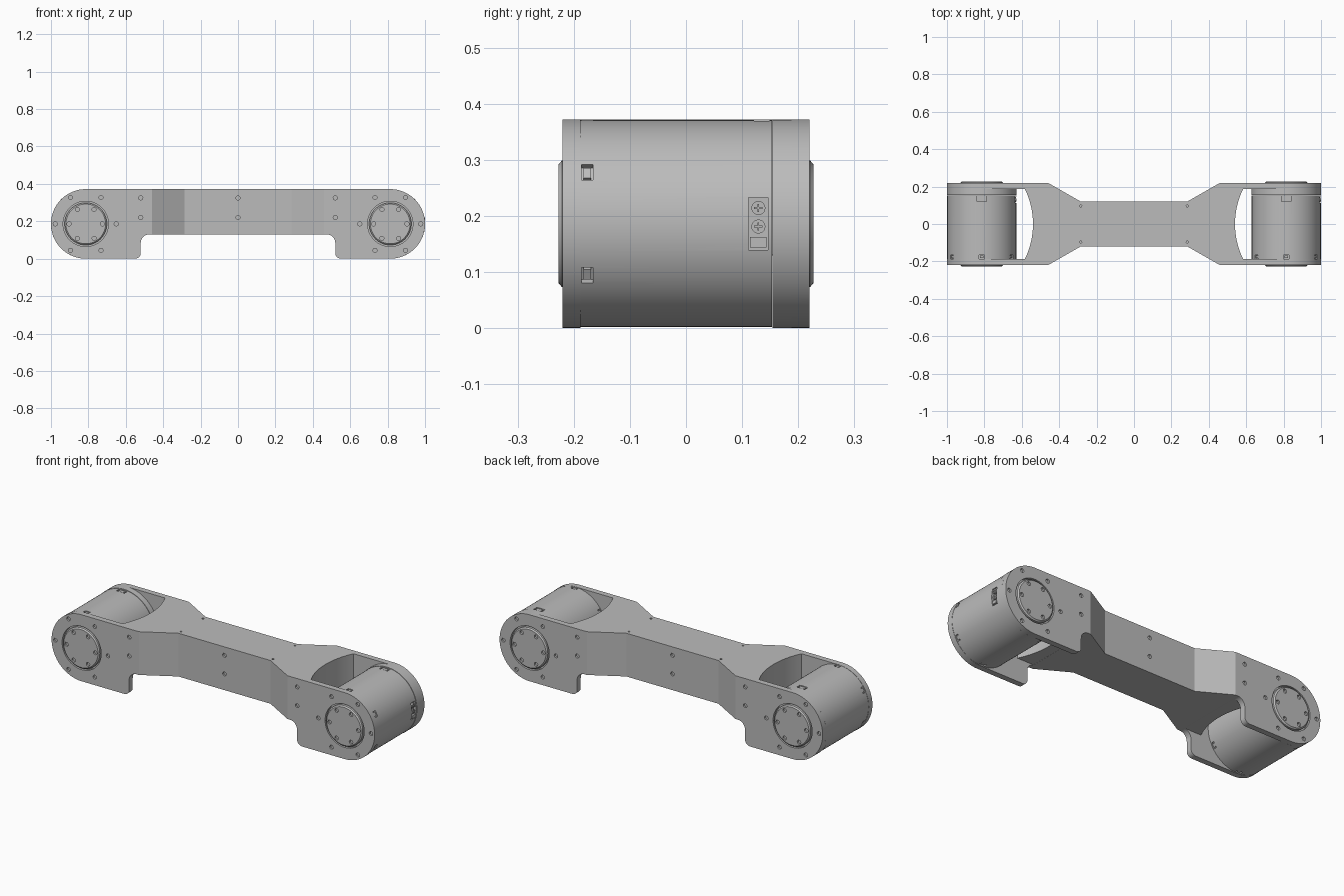
import bpy, bmesh, math
from mathutils import Matrix, Vector

if "Cube" in bpy.data.objects:
    bpy.data.objects.remove(bpy.data.objects["Cube"])

metal = bpy.data.materials.new("plain grey metal")
metal.use_nodes = True
GREY = (0.5, 0.5, 0.5, 1)
metal.diffuse_color = GREY
metal.node_tree.nodes["Principled BSDF"].inputs["Base Color"].default_value = GREY

R = 0.186          # end radius and axle height
AXLE = 0.814       # axle distance from the middle
WIDE, INNER = 0.22, 0.188
WEB_Z = 0.13


def finish(name, bm):
    bmesh.ops.recalc_face_normals(bm, faces=bm.faces)
    mesh = bpy.data.meshes.new(name)
    bm.to_mesh(mesh)
    bm.free()
    mesh.materials.append(metal)
    obj = bpy.data.objects.new(name, mesh)
    bpy.context.collection.objects.link(obj)
    return obj


def arc(cx, cy, r, start, end, n):
    angles = [math.radians(start + (end - start) * i / n) for i in range(n + 1)]
    return [(cx + r * math.cos(a), cy + r * math.sin(a)) for a in angles]


def prism(name, points, lo, hi, axis):
    """Extrude a flat outline along y or z."""
    bm = bmesh.new()
    place = (lambda p, d: (p[0], d, p[1])) if axis == "y" else (lambda p, d: (p[0], p[1], d))
    face = bm.faces.new([bm.verts.new(place(p, lo)) for p in points])
    top = bmesh.ops.extrude_face_region(bm, geom=[face])["geom"]
    shift = Vector(place((0, 0), hi - lo))
    bmesh.ops.translate(bm, verts=[v for v in top if isinstance(v, bmesh.types.BMVert)], vec=shift)
    return finish(name, bm)


def add_rod(bm, x, y, z, r, depth, axis="y", r2=None, n=16):
    """Add a cylinder centred at a point."""
    turn = Matrix.Rotation(math.pi / 2, 4, {"y": "X", "x": "Y", "z": "Z"}[axis])
    bmesh.ops.create_cone(bm, cap_ends=True, segments=n, radius1=r, radius2=r2 or r,
                          depth=depth, matrix=Matrix.Translation((x, y, z)) @ turn)


def add_box(bm, matrix, size):
    bmesh.ops.create_cube(bm, size=1, matrix=matrix @ Matrix.Diagonal((*size, 1)))


def boolean(obj, cutter, operation="DIFFERENCE"):
    mod = obj.modifiers.new("cut", "BOOLEAN")
    mod.object, mod.operation, mod.solver = cutter, operation, "EXACT"
    graph = bpy.context.evaluated_depsgraph_get()
    mesh = bpy.data.meshes.new_from_object(obj.evaluated_get(graph))
    obj.modifiers.clear()
    obj.data = mesh
    bpy.data.objects.remove(cutter)


def smooth(obj, largest=None):
    bpy.ops.object.select_all(action="DESELECT")
    obj.select_set(True)
    bpy.context.view_layer.objects.active = obj
    bpy.ops.object.shade_smooth_by_angle(angle=math.radians(30))
    if largest:
        for p in obj.data.polygons:
            p.use_smooth = p.area < largest


def ring(x, r, count=6):
    """Points around an axle."""
    return [(x + r * math.cos(math.tau * i / count), R + r * math.sin(math.tau * i / count))
            for i in range(count)]


# Link body: side profile trimmed by the waisted plan
half = (arc(0.475, WEB_Z - 0.045, 0.045, 90, 0, 8)
        + arc(0.55, 0.03, 0.03, 180, 270, 6)
        + arc(AXLE, R, R, -90, 90, 32))
body = prism("link_body", half + [(-x, z) for x, z in reversed(half)], -WIDE, WIDE, "y")
quarter = [(1.1, 0.22), (0.46, 0.22), (0.285, 0.12)]
front_edge = quarter + [(-x, y) for x, y in reversed(quarter)]
plan = prism("plan", front_edge + [(x, -y) for x, y in reversed(front_edge)], -0.1, 0.5, "z")
boolean(body, plan, "INTERSECT")

# Motor pockets with a hollow curved web end, and open space below the web
for s in (1, -1):
    lim = math.degrees(math.asin(INNER / 0.425))
    curve = arc(0.965, 0, 0.425, 180 - lim, 180 + lim, 16)
    pocket = [(s * x, y) for x, y in curve + [(1.2, -INNER), (1.2, INNER)]]
    boolean(body, prism("pocket", pocket, -0.1, 0.5, "z"))
    under = [(s * x, y) for x, y in ((0.481, -INNER), (0.9, -INNER), (0.9, INNER), (0.481, INNER))]
    boolean(body, prism("under", under, -0.1, WEB_Z, "z"))

# Flange recesses and screw holes in the body
bm = bmesh.new()
for side in (1, -1):
    for x in (AXLE, -AXLE):
        add_rod(bm, x, side * WIDE, R, 0.121, 0.03, n=64)
        for hx, hz in ring(x, 0.163):
            add_rod(bm, hx, side * WIDE, hz, 0.011, 0.02)
    for x in (-0.52, 0, 0.52):
        for z in (0.22, 0.325):
            y = 0.12 if x == 0 else WIDE
            add_rod(bm, x, side * y, z, 0.011, 0.02)
    for x in (-0.285, 0.285):
        add_rod(bm, x, side * 0.097, 2 * R, 0.006, 0.02, "z")
boolean(body, finish("holes", bm))
smooth(body, 0.006)


def build_motor(side, cx):
    # Drum
    bm = bmesh.new()
    add_rod(bm, cx, -0.0175, R, R - 0.0015, 0.341, n=96)
    drum = finish(side + "_motor_drum", bm)
    bm = bmesh.new()
    for i in range(6):
        spin = Matrix.Translation((cx, 0, R)) @ Matrix.Rotation(math.radians(30 + 60 * i), 4, "Y")
        add_box(bm, spin @ Matrix.Translation((R, -0.176, 0)), (0.03, 0.02, 0.032))
    add_box(bm, Matrix.Translation((cx, 0.135, 2 * R)), (0.05, 0.028, 0.024))
    add_box(bm, Matrix.Translation((cx + R, 0.129, R)), (0.03, 0.035, 0.094))
    boolean(drum, finish("slots", bm))
    smooth(drum)

    # Rear cover of the drum
    bm = bmesh.new()
    add_rod(bm, cx, 0.171, R, R, 0.034, n=96)
    smooth(finish(side + "_motor_cover", bm))

    # Connector: two cross screws and a plug
    bm = bmesh.new()
    for dz in (0.028, -0.005):
        add_rod(bm, cx + R - 0.011, 0.129, R + dz, 0.0125, 0.014, "x", n=20)
        for size in ((0.004, 0.015, 0.003), (0.004, 0.003, 0.015)):
            add_box(bm, Matrix.Translation((cx + R - 0.003, 0.129, R + dz)), size)
    add_box(bm, Matrix.Translation((cx + R - 0.01, 0.129, R - 0.033)), (0.014, 0.029, 0.018))
    finish(side + "_connector", bm)

    # Small latches seated in the drum slots
    bm = bmesh.new()
    for i in range(6):
        spin = Matrix.Translation((cx, 0, R)) @ Matrix.Rotation(math.radians(30 + 60 * i), 4, "Y")
        add_box(bm, spin @ Matrix.Translation((R - 0.012, -0.176, 0)), (0.014, 0.014, 0.02))
    add_box(bm, Matrix.Translation((cx, 0.135, 2 * R - 0.01)), (0.034, 0.018, 0.012))
    finish(side + "_latches", bm)

    # Output flanges on both faces
    for name, s in (("front", -1), ("back", 1)):
        bm = bmesh.new()
        add_rod(bm, cx, s * 0.204, R, 0.113, 0.034, n=64)
        add_rod(bm, cx, s * 0.224, R, *((0.113, 0.006, "y", 0.106) if s < 0 else (0.106, 0.006, "y", 0.113)), n=64)
        bmesh.ops.remove_doubles(bm, verts=bm.verts, dist=0.0001)
        inner = [f for f in bm.faces if len(f.verts) > 4 and abs(abs(f.calc_center_median().y) - 0.221) < 0.0005]
        bmesh.ops.delete(bm, geom=inner, context="FACES")
        flange = finish(side + "_" + name + "_flange", bm)
        bm = bmesh.new()
        for hx, hz in ring(cx, 0.089):
            add_rod(bm, hx, s * 0.227, hz, 0.011, 0.02)
        boolean(flange, finish("flange_holes", bm))
        smooth(flange)


build_motor("left", AXLE)
build_motor("right", -AXLE)
